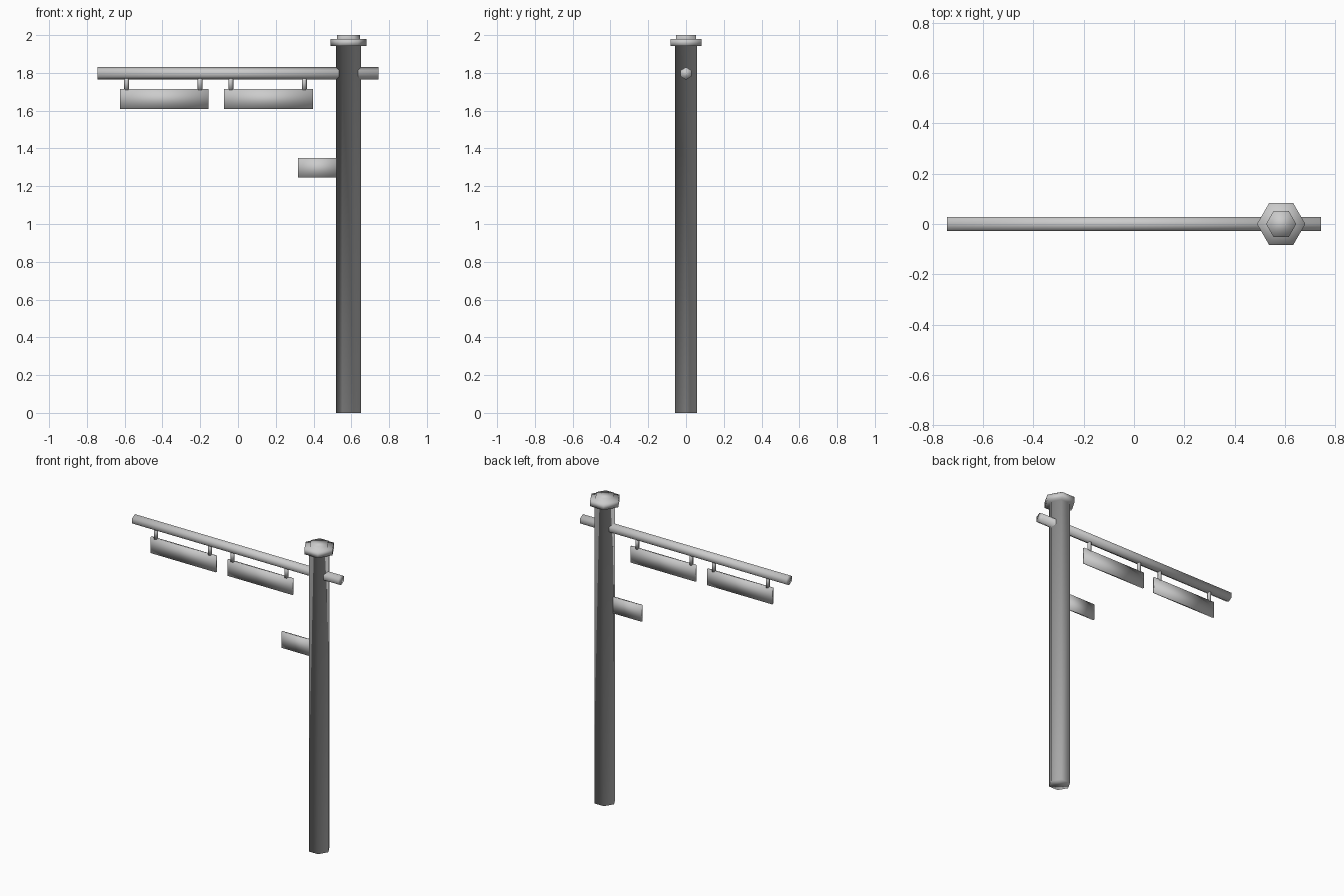
import bpy, bmesh, math
from mathutils import Matrix

cube = bpy.data.objects.get("Cube")
if cube:
    bpy.data.objects.remove(cube, do_unlink=True)

# One grey metal for the whole post
GREY = (0.6, 0.6, 0.6, 1.0)
metal = bpy.data.materials.new("light_grey_metal")
metal.use_nodes = True
metal.diffuse_color = GREY
metal.node_tree.nodes["Principled BSDF"].inputs["Base Color"].default_value = GREY

POLE_X = 0.585
ARM_Z = 1.797


def finish(name, bm):
    """Turn a bmesh into a fully smooth-shaded object."""
    bmesh.ops.recalc_face_normals(bm, faces=bm.faces)
    for face in bm.faces:
        face.smooth = True
    mesh = bpy.data.meshes.new(name)
    bm.to_mesh(mesh)
    bm.free()
    mesh.materials.append(metal)
    obj = bpy.data.objects.new(name, mesh)
    bpy.context.collection.objects.link(obj)
    return obj


def prism(name, profile, matrix, sides=6):
    """Stack polygon rings given as (radius, height) into one closed skin."""
    bm = bmesh.new()
    rings = []
    for radius, height in profile:
        angles = [math.tau * i / sides for i in range(sides)]
        rings.append([bm.verts.new((radius * math.cos(a), radius * math.sin(a), height))
                      for a in angles])
    for low, high in zip(rings, rings[1:]):
        for i in range(sides):
            j = (i + 1) % sides
            bm.faces.new((low[i], low[j], high[j], high[i]))
    bm.faces.new(rings[0][::-1])
    bm.faces.new(rings[-1])
    bm.transform(matrix)
    return finish(name, bm)


def plate(name, x0, x1, z0, z1, thickness=0.012):
    """Thin upright sign board."""
    bm = bmesh.new()
    centre = Matrix.Translation(((x0 + x1) / 2, 0, (z0 + z1) / 2))
    size = Matrix.Diagonal((x1 - x0, thickness, z1 - z0, 1))
    bmesh.ops.create_cube(bm, size=1, matrix=centre @ size)
    return finish(name, bm)


# Hexagonal pole with its stepped cap in one skin
prism("pole_and_cap",
      [(0.067, 0), (0.067, 1.943), (0.096, 1.943), (0.096, 1.98), (0.06, 1.98), (0.06, 2.0)],
      Matrix.Translation((POLE_X, 0, 0)))

# Cross arm running through the pole, with an edge on top
prism("cross_arm", [(0.033, -0.743), (0.033, 0.743)],
      Matrix.Translation((0, 0, ARM_Z)) @ Matrix.Rotation(math.pi / 2, 4, "Y"))

# Two hanging boards, each on a pair of short hangers
for side, start in (("right", -0.625), ("left", -0.073)):
    plate(f"hanging_board_{side}", start, start + 0.47, 1.61, 1.715)
    for n, offset in enumerate((0.035, 0.424)):
        prism(f"hanger_{side}_{n + 1}", [(0.013, 1.71), (0.013, 1.78)],
              Matrix.Translation((start + offset, 0, 0)))

# Small board fixed to the side of the pole
plate("side_board", 0.317, 0.54, 1.245, 1.35)
